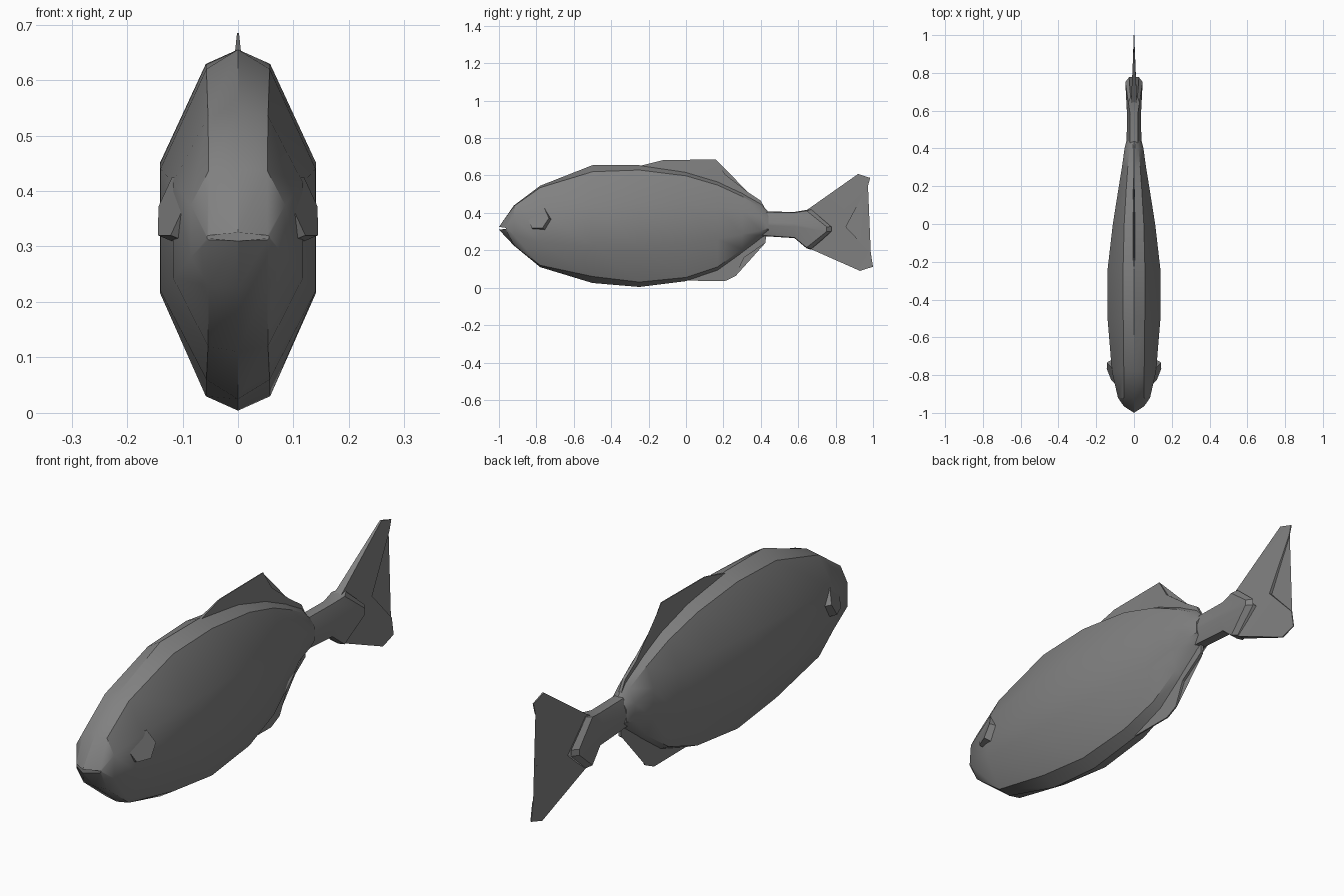
import bpy, bmesh, math
from mathutils import Vector, Matrix

cube = bpy.data.objects.get("Cube")
if cube:
    bpy.data.objects.remove(cube, do_unlink=True)

# Single flat grey for the whole fish
grey = bpy.data.materials.new("fish_grey")
grey.use_nodes = True
colour = (0.22, 0.22, 0.22, 1)
grey.diffuse_color = colour
grey.node_tree.nodes["Principled BSDF"].inputs["Base Color"].default_value = colour


def finish(name, bm, angle=30):
    """Clean the mesh, link it as an object and shade it."""
    bmesh.ops.remove_doubles(bm, verts=bm.verts, dist=0.0005)
    bmesh.ops.recalc_face_normals(bm, faces=bm.faces)
    me = bpy.data.meshes.new(name)
    bm.to_mesh(me)
    bm.free()
    me.materials.append(grey)
    ob = bpy.data.objects.new(name, me)
    bpy.context.collection.objects.link(ob)
    bpy.ops.object.select_all(action='DESELECT')
    ob.select_set(True)
    bpy.context.view_layer.objects.active = ob
    bpy.ops.object.shade_smooth_by_angle(angle=math.radians(angle))
    return ob


def loft(name, rings, angle=30):
    """Skin a list of closed rings and cap both ends."""
    bm = bmesh.new()
    loops = [[bm.verts.new(p) for p in ring] for ring in rings]
    n = len(loops[0])
    for a, b in zip(loops, loops[1:]):
        for i in range(n):
            j = (i + 1) % n
            bm.faces.new((a[i], a[j], b[j], b[i]))
    bm.faces.new(loops[0])
    bm.faces.new(loops[-1])
    return finish(name, bm, angle)


def mirrored(half):
    """Close a half ring running from the top centre to the bottom centre."""
    return half + [(-x, y, z) for x, y, z in reversed(half[1:-1])]


# Body: y, top z, bottom z, ridge drop, ridge x, side x, upper side z, lower side z
stations = [
    (-0.92, 0.44, 0.225, 0.004, 0.053, 0.085, 0.375, 0.280),
    (-0.78, 0.545, 0.11, 0.010, 0.054, 0.117, 0.415, 0.243),
    (-0.50, 0.655, 0.025, 0.035, 0.057, 0.140, 0.440, 0.220),
    (-0.25, 0.655, 0.004, 0.026, 0.058, 0.141, 0.450, 0.217),
    (0.00, 0.618, 0.035, 0.020, 0.052, 0.112, 0.445, 0.235),
    (0.17, 0.568, 0.092, 0.020, 0.042, 0.085, 0.430, 0.260),
    (0.30, 0.508, 0.185, 0.020, 0.033, 0.064, 0.405, 0.285),
    (0.40, 0.452, 0.260, 0.020, 0.024, 0.050, 0.378, 0.305),
    (0.44, 0.405, 0.285, 0.012, 0.020, 0.040, 0.365, 0.315),
]
nose = [(0, -1, 0.325), (0.053, -0.965, 0.32), (0.056, -0.962, 0.319), (0.056, -0.962, 0.315),
        (0.053, -0.965, 0.312), (0, -1, 0.31)]
rings = [mirrored(nose)]
for y, top, bottom, drop, rx, sx, zu, zl in stations:
    rings.append(mirrored([(0, y, top), (rx, y, top - drop), (sx, y, zu),
                           (sx, y, zl), (rx, y, bottom + drop), (0, y, bottom)]))
loft("body", rings)

# Tail stalk: y at edges, y at middle, half height, half width, ridge x
stalk = []
for y0, y1, h, w, rx in [(0.38, 0.38, 0.065, 0.040, 0.020), (0.58, 0.58, 0.070, 0.037, 0.020),
                         (0.645, 0.752, 0.103, 0.046, 0.030), (0.67, 0.777, 0.110, 0.026, 0.018)]:
    c = 0.343 if y0 < 0.5 else 0.335 if y0 < 0.6 else 0.313
    stalk.append(mirrored([(0, y0, c + h), (rx, y0, c + h * 0.95), (w, y1, c + h * 0.12),
                           (w, y1, c - h * 0.12), (rx, y0, c - h * 0.95), (0, y0, c - h)]))
loft("tail_stalk", stalk, 25)


def fin(name, outline, thick):
    """Thin plate in the centre plane; thick(y, z) gives half the thickness."""
    bm = bmesh.new()
    sides = [[bm.verts.new((s * thick(y, z), y, z)) for y, z in outline] for s in (1, -1)]
    n = len(outline)
    for side in sides:
        bm.faces.new(side)
    for i in range(n):
        j = (i + 1) % n
        bm.faces.new((sides[0][i], sides[0][j], sides[1][j], sides[1][i]))
    bmesh.ops.triangulate(bm, faces=bm.faces)
    finish(name, bm, 25)


fin("dorsal_fin", [(-0.27, 0.645), (-0.12, 0.683), (0.16, 0.685), (0.21, 0.605), (0.33, 0.512),
                   (0.40, 0.465), (0.425, 0.42), (0.30, 0.45), (0.0, 0.57)],
    lambda y, z: 0.002 if z > 0.66 else 0.006)
fin("belly_fin", [(-0.06, 0.038), (0.21, 0.036), (0.265, 0.062), (0.31, 0.16), (0.425, 0.24),
                  (0.43, 0.30), (0.30, 0.22), (0.10, 0.12)],
    lambda y, z: 0.003 if z < 0.1 else 0.006)
fin("tail_fin", [(0.62, 0.40), (0.66, 0.425), (0.92, 0.608), (0.985, 0.587), (0.973, 0.545),
                 (0.855, 0.325), (0.988, 0.185), (1.0, 0.112), (0.93, 0.09), (0.67, 0.205), (0.62, 0.24)],
    lambda y, z: max(0.002, 0.016 - 0.045 * (y - 0.64)))

# Eyes: hexagonal plates lying against the head
for side, label in ((1, "left"), (-1, "right")):
    normal = Vector((0.9 * side, -0.36, 0.25)).normalized()
    up = (Vector((0, 0, 1)) - normal * normal.z).normalized()
    along = up.cross(normal)
    frame = Matrix((along, up, normal)).transposed().to_4x4()
    frame.translation = Vector((0.106 * side, -0.785, 0.368))
    bm = bmesh.new()
    bmesh.ops.create_cone(bm, cap_ends=True, segments=6, radius1=0.066, radius2=0.062, depth=0.032,
                          matrix=frame @ Matrix.Rotation(math.radians(30), 4, 'Z'))
    finish(label + "_eye", bm)
